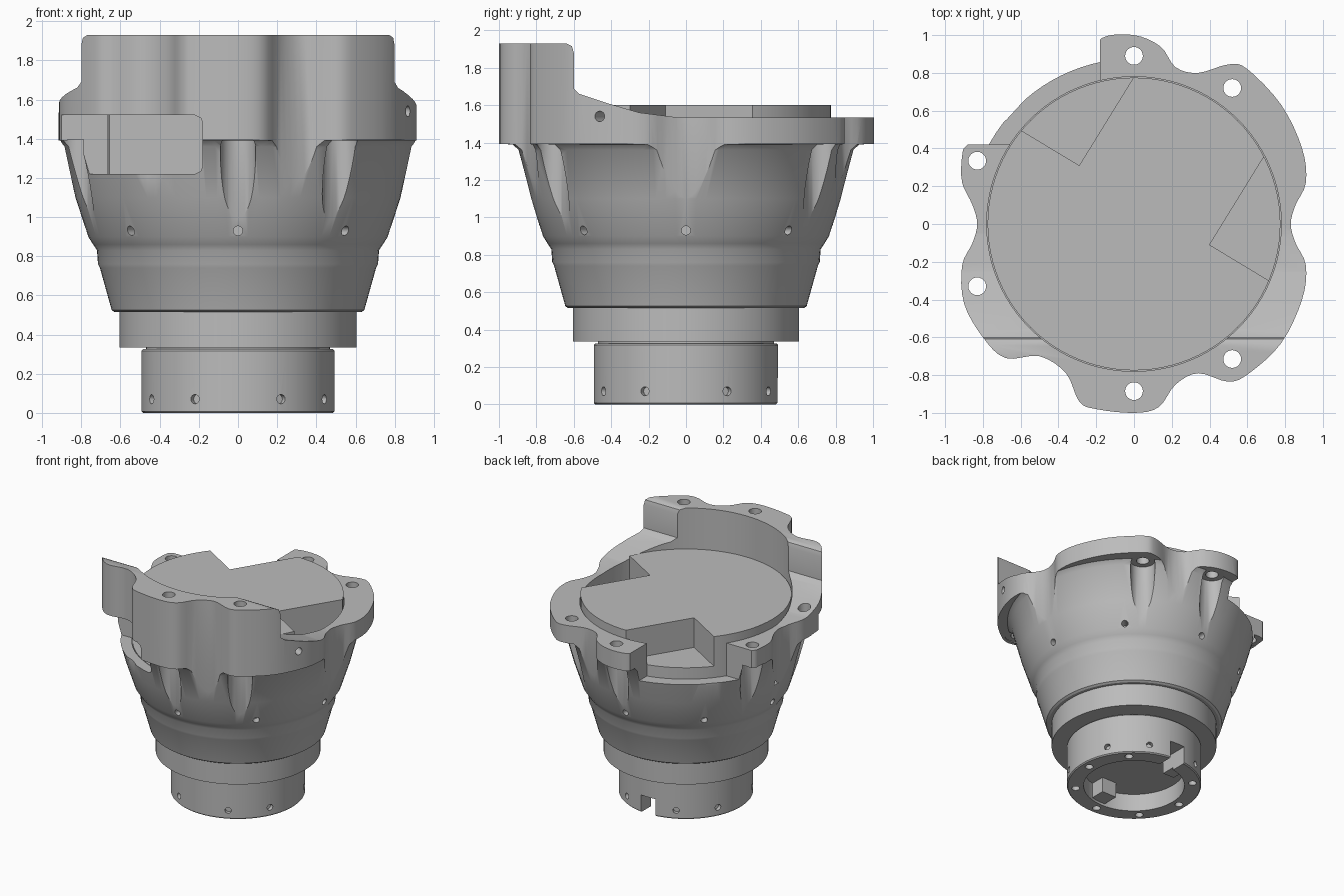
import bpy, bmesh, math
from mathutils import Vector

cube = bpy.data.objects.get("Cube")
if cube:
    bpy.data.objects.remove(cube, do_unlink=True)

grey = bpy.data.materials.new("machined grey")
grey.use_nodes = True
COLOUR = (0.5, 0.5, 0.5, 1)
grey.diffuse_color = COLOUR
grey.node_tree.nodes["Principled BSDF"].inputs["Base Color"].default_value = COLOUR


def make(name, verts, faces):
    mesh = bpy.data.meshes.new(name)
    mesh.from_pydata(verts, [], faces)
    bm = bmesh.new()
    bm.from_mesh(mesh)
    bmesh.ops.recalc_face_normals(bm, faces=bm.faces)
    bm.to_mesh(mesh)
    bm.free()
    mesh.materials.append(grey)
    obj = bpy.data.objects.new(name, mesh)
    bpy.context.collection.objects.link(obj)
    return obj


def skin(name, rings):
    """Closed solid through rings of equal length."""
    n = len(rings[0])
    verts = [p for ring in rings for p in ring]
    faces = [list(range(n)), list(range(len(verts) - n, len(verts)))]
    for k in range(len(rings) - 1):
        for i in range(n):
            j = (i + 1) % n
            faces.append([k * n + i, k * n + j, k * n + n + j, k * n + n + i])
    return make(name, verts, faces)


def prism(name, points, low, high, axis="z"):
    place = {"x": lambda a, b, c: (c, a, b),
             "y": lambda a, b, c: (a, c, b),
             "z": lambda a, b, c: (a, b, c)}[axis]
    return skin(name, [[place(a, b, c) for a, b in points] for c in (low, high)])


def lathe(name, profile, n=96):
    turn = [math.tau * i / n for i in range(n)]
    return skin(name, [[(r * math.cos(t), r * math.sin(t), z) for t in turn]
                       for r, z in profile])


def box(name, x0, x1, y0, y1, z0, z1):
    return prism(name, [(x0, y0), (x1, y0), (x1, y1), (x0, y1)], z0, z1)


def rod(name, start, end, radius, n=24):
    start, end = Vector(start), Vector(end)
    turn = (end - start).to_track_quat("Z", "Y")
    ring = [turn @ Vector((radius * math.cos(math.tau * i / n),
                           radius * math.sin(math.tau * i / n), 0)) for i in range(n)]
    return skin(name, [[p + start for p in ring], [p + end for p in ring]])


def radial(name, degrees, z, r0, r1, radius):
    d = Vector((math.cos(math.radians(degrees)), math.sin(math.radians(degrees)), 0))
    up = Vector((0, 0, z))
    return rod(name, d * r0 + up, d * r1 + up, radius, 16)


def combine(target, tool, operation="DIFFERENCE"):
    tool.hide_render = True
    mod = target.modifiers.new("combine", "BOOLEAN")
    mod.operation, mod.solver, mod.object = operation, "EXACT", tool
    bpy.context.view_layer.objects.active = target
    bpy.ops.object.modifier_apply(modifier=mod.name)
    bpy.data.objects.remove(tool, do_unlink=True)


def smooth_loop(points, steps=4):
    pts = [Vector(p) for p in points]
    n, out = len(pts), []
    for i in range(n):
        a, b, c, d = (pts[(i + k) % n] for k in (-1, 0, 1, 2))
        for s in range(steps):
            t = s / steps
            out.append(0.5 * (2 * b + (c - a) * t + (2 * a - 5 * b + 4 * c - d) * t * t
                              + (3 * b - a - 3 * c + d) * t ** 3))
    return [tuple(p) for p in out]


# Housing: flared lathe trimmed by the lobed flange outline
outline = smooth_loop([
    (0, -1), (0.13, -0.97), (0.22, -0.85), (0.34, -0.79), (0.5, -0.835), (0.61, -0.79),
    (0.78, -0.63), (0.89, -0.4), (0.91, -0.22), (0.855, -0.1), (0.83, 0), (0.855, 0.1),
    (0.91, 0.22), (0.89, 0.4), (0.78, 0.63), (0.6, 0.82), (0.5, 0.845), (0.34, 0.8),
    (0.22, 0.83), (0.14, 0.94), (0, 1), (-0.17, 0.985), (-0.25, 0.86), (-0.5, 0.73),
    (-0.72, 0.51), (-0.88, 0.42), (-0.91, 0.36), (-0.91, 0.22), (-0.855, 0.1), (-0.83, 0),
    (-0.855, -0.1), (-0.91, -0.22), (-0.9, -0.42), (-0.8, -0.6), (-0.68, -0.71),
    (-0.5, -0.7), (-0.36, -0.79), (-0.29, -0.94), (-0.2, -0.98)])
housing = lathe("housing", [
    (0.63, 0.515), (0.645, 0.525), (0.705, 0.74), (0.715, 0.76), (0.72, 0.83), (0.74, 0.86),
    (0.765, 0.9), (0.83, 1.1), (0.9, 1.36), (0.93, 1.39), (1.2, 1.4), (1.2, 1.93)])
combine(housing, prism("outline_cutter", outline, 0.4, 2.1), "INTERSECT")

# Flange top steps down from the tall front wall to the low back rim
combine(housing, prism("step_cutter", [
    (-0.64, 2.2), (-0.64, 1.93), (-0.61, 1.915), (-0.6, 1.88), (-0.6, 1.69), (-0.57, 1.66),
    (-0.42, 1.61), (-0.25, 1.56), (-0.05, 1.535), (1.2, 1.535), (1.2, 2.2)], -1.2, 1.2, "x"))
combine(housing, lathe("bore_cutter", [(0.78, 1.2), (0.78, 2.2)]))


# Front window, rounded at its inner end
def window():
    return prism("window_cutter", [
        (-1.1, 1.22), (-0.22, 1.22), (-0.19, 1.235), (-0.18, 1.26), (-0.18, 1.48),
        (-0.19, 1.505), (-0.22, 1.52), (-1.1, 1.52)], -1.2, -0.41, "y")


combine(housing, window())

# Gap in the rim at the back
combine(housing, box("gap_cutter", -1.2, -0.18, 0.42, 1.2, 1.27, 2))

# Bolt holes with clearance grooves below each lug
for x, y in [(0, 0.89), (0, -0.885), (0.52, 0.72), (0.52, -0.715), (-0.83, 0.335), (-0.83, -0.33)]:
    combine(housing, rod("groove_cutter", (x, y, 0.88), (x, y, 1.395), 0.09, 32))
    combine(housing, rod("bolt_cutter", (x, y, 1.3), (x, y, 2.1), 0.047))

# Small radial holes
for k in range(8):
    combine(housing, radial("pin_cutter", 45 * k, 0.93, 0.7, 1, 0.024))
combine(housing, radial("side_cutter", -28, 1.54, 0.85, 1.2, 0.028))

# Round insert with two wedge notches
insert = lathe("insert_plate", [(0.775, 1.19), (0.775, 1.6)])
combine(insert, window())
combine(insert, prism("notch_cutter", [(0, 0.78), (-0.29, 0.31), (-0.605, 0.5), (-0.9, 0.68),
                                       (-0.6, 1.1), (0.2, 1.1)], 1.36, 1.8))
combine(insert, prism("notch_cutter", [(0.69, 0.36), (0.4, -0.11), (0.715, -0.3), (1, -0.47),
                                       (1.2, 0.2), (0.9, 0.7)], 1.36, 1.8))

# Collar and neck
collar = lathe("collar", [(0.605, 0.335), (0.605, 0.52)])
neck = lathe("neck", [(0.47, 0.31), (0.47, 0.34)])

# Base ring: recessed underneath, with a key slot at the back
base = lathe("base_ring", [(0.485, 0), (0.493, 0.008), (0.493, 0.317), (0.485, 0.325)])
combine(base, lathe("recess_cutter", [(0.37, -0.1), (0.37, 0.14)]))
combine(base, box("slot_cutter", -0.07, 0.06, 0.3, 0.6, -0.1, 0.14))
for k in range(8):
    angle = 45 * k
    if angle != 90:
        x, y = 0.43 * math.cos(math.radians(angle)), 0.43 * math.sin(math.radians(angle))
        combine(base, rod("screw_cutter", (x, y, -0.1), (x, y, 0.04), 0.03, 16))
for quarter in range(4):
    for side in (-1, 1):
        combine(base, radial("set_screw_cutter", 90 * quarter + 26.5 * side, 0.07, 0.46, 0.6, 0.024))

# Drive teeth inside the recess
tooth_front = box("drive_tooth_front", -0.03, 0.1, -0.38, -0.24, 0.02, 0.15)
tooth_back = box("drive_tooth_back", -0.17, -0.07, 0.25, 0.36, 0.02, 0.15)

for obj in (housing, insert, collar, neck, base):
    bpy.ops.object.select_all(action="DESELECT")
    obj.select_set(True)
    bpy.context.view_layer.objects.active = obj
    bpy.ops.object.shade_smooth_by_angle(angle=math.radians(30))
